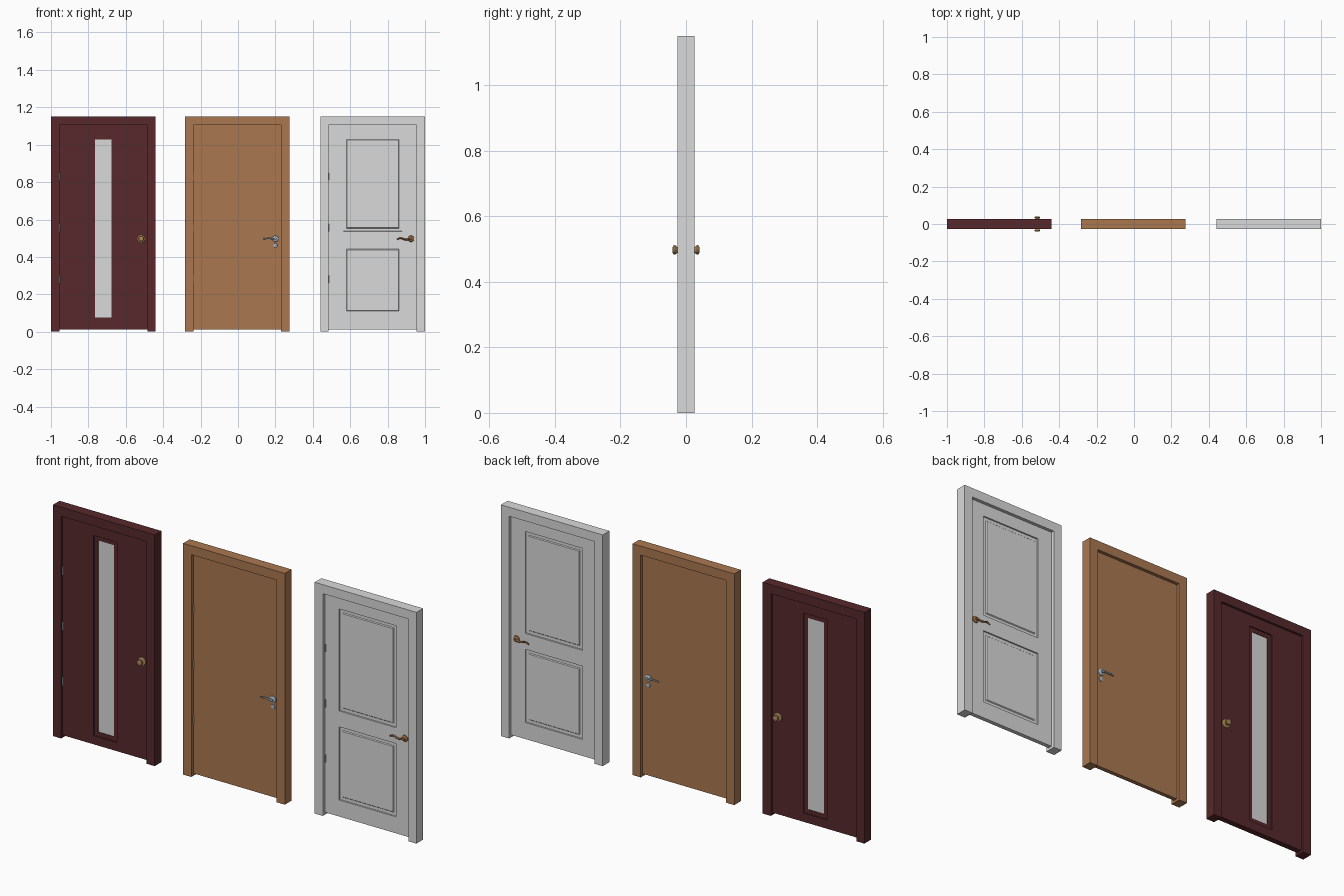
import bpy, bmesh
from math import pi
from mathutils import Vector

cube = bpy.data.objects.get("Cube")
if cube:
    bpy.data.objects.remove(cube, do_unlink=True)


def material(name, rgb):
    m = bpy.data.materials.new(name)
    m.use_nodes = True
    m.diffuse_color = (*rgb, 1)
    m.node_tree.nodes["Principled BSDF"].inputs["Base Color"].default_value = (*rgb, 1)
    return m


RED = material("dark red paint", (0.095, 0.022, 0.025))
WOOD = material("tan wood", (0.40, 0.19, 0.082))
WHITE = material("white paint", (0.70, 0.70, 0.70))
BRASS = material("brass", (0.42, 0.25, 0.10))
BRONZE = material("bronze", (0.33, 0.15, 0.06))
STEEL = material("steel", (0.42, 0.50, 0.60))

WIDTH, HEIGHT, DEPTH, RIM, GAP = 0.56, 1.15, 0.026, 0.045, 0.012
HANDLE_Z = 0.497


def finish(name, bm, *mats, smooth=False):
    bmesh.ops.recalc_face_normals(bm, faces=bm.faces)
    mesh = bpy.data.meshes.new(name)
    bm.to_mesh(mesh)
    bm.free()
    ob = bpy.data.objects.new(name, mesh)
    bpy.context.collection.objects.link(ob)
    for m in mats:
        mesh.materials.append(m)
    if smooth:
        select(ob)
        bpy.ops.object.shade_smooth_by_angle(angle=0.6)
    return ob


def select(ob):
    bpy.ops.object.select_all(action='DESELECT')
    ob.select_set(True)
    bpy.context.view_layer.objects.active = ob


def frame(name, x, mat):
    """Two jambs and a head as one extruded outline."""
    a, b = x + RIM, x + WIDTH - RIM
    top = HEIGHT - RIM
    outline = [(x, 0), (a, 0), (a, top), (b, top), (b, 0),
               (x + WIDTH, 0), (x + WIDTH, HEIGHT), (x, HEIGHT)]
    bm = bmesh.new()
    face = bm.faces.new([bm.verts.new((px, -DEPTH, pz)) for px, pz in outline])
    new = bmesh.ops.extrude_face_region(bm, geom=[face])["geom"]
    verts = [g for g in new if isinstance(g, bmesh.types.BMVert)]
    bmesh.ops.translate(bm, verts=verts, vec=(0, 2 * DEPTH, 0))
    finish(name, bm, mat)


def leaf(name, x, half, mats, panels=(), steps=(), glazed=False):
    """Door slab; each panel (x0, x1, z0, z1) is stepped in on both sides."""
    lo = Vector((x + RIM, -half, GAP))
    hi = Vector((x + WIDTH - RIM, half, HEIGHT - RIM))
    bm = bmesh.new()
    bmesh.ops.create_cube(bm, size=1)
    for v in bm.verts:
        v.co = [h if c > 0 else l for c, l, h in zip(v.co, lo, hi)]
    for x0, x1, z0, z1 in panels:
        for co, no in (((x0, 0, 0), (1, 0, 0)), ((x1, 0, 0), (1, 0, 0)),
                       ((0, 0, z0), (0, 0, 1)), ((0, 0, z1), (0, 0, 1))):
            geom = bm.verts[:] + bm.edges[:] + bm.faces[:]
            bmesh.ops.bisect_plane(bm, geom=geom, plane_co=co, plane_no=no)
    bm.normal_update()
    chosen = []
    for f in bm.faces:
        c = f.calc_center_median()
        if abs(f.normal.y) > 0.9 and any(
                p[0] < c.x < p[1] and p[2] < c.z < p[3] for p in panels):
            chosen.append(f)
    for thickness, depth in steps:
        bmesh.ops.inset_individual(bm, faces=chosen, thickness=thickness, depth=depth)
    if glazed:
        for f in chosen:
            f.material_index = 1
    finish(name, bm, *mats)


def lathe(name, x, z, base, side, profile, mat):
    """Turned part whose axis points out of the door; profile is (radius, distance)."""
    bm = bmesh.new()
    vs = [bm.verts.new((x + r, side * (base + d), z)) for r, d in profile]
    es = [bm.edges.new(pair) for pair in zip(vs, vs[1:])]
    bmesh.ops.spin(bm, geom=vs + es, cent=(x, 0, z), axis=(0, 1, 0),
                   angle=2 * pi, steps=20)
    bmesh.ops.remove_doubles(bm, verts=bm.verts, dist=0.0002)
    finish(name, bm, mat, smooth=True)


def lever(name, points, radii, mat):
    """Round bar along a smooth path, turned into a mesh."""
    cu = bpy.data.curves.new(name, 'CURVE')
    cu.dimensions = '3D'
    cu.bevel_depth = 1
    cu.bevel_resolution = 2
    cu.resolution_u = 6
    cu.use_fill_caps = True
    sp = cu.splines.new('BEZIER')
    sp.bezier_points.add(len(points) - 1)
    for bp, p, r in zip(sp.bezier_points, points, radii):
        bp.co, bp.radius = p, r
        bp.handle_left_type = bp.handle_right_type = 'AUTO'
    cu.materials.append(mat)
    ob = bpy.data.objects.new(name, cu)
    bpy.context.collection.objects.link(ob)
    select(ob)
    bpy.ops.object.convert(target='MESH')
    bpy.ops.object.shade_smooth_by_angle(angle=0.8)


def hinges(name, x, half):
    for i, z in enumerate((0.28, 0.555, 0.83)):
        bm = bmesh.new()
        bmesh.ops.create_cone(bm, cap_ends=True, segments=10, radius1=0.003,
                              radius2=0.003, depth=0.04)
        bmesh.ops.translate(bm, verts=bm.verts, vec=(x + RIM + 0.002, -half - 0.001, z))
        finish(f"{name}_{i + 1}", bm, STEEL, smooth=True)


RED_X, WOOD_X, WHITE_X = -1.0, -0.284, 0.44
RED_HALF, THIN = 0.014, 0.010

# Red door with a tall narrow window
frame("red_frame", RED_X, RED)
leaf("red_leaf", RED_X, RED_HALF, (RED, WHITE),
     panels=[(-0.785, -0.655, 0.055, 1.05)],
     steps=[(0.0005, -0.006), (0.0295, 0), (0.0005, -0.002)], glazed=True)
hinges("red_hinge", RED_X, RED_HALF)

# Plain wooden door
frame("wood_frame", WOOD_X, WOOD)
leaf("wood_leaf", WOOD_X, THIN, (WOOD,))
hinges("wood_hinge", WOOD_X, THIN)

# White door with two raised panels
frame("white_frame", WHITE_X, WHITE)
leaf("white_leaf", WHITE_X, THIN, (WHITE,),
     panels=[(0.563, 0.877, 0.094, 0.458), (0.563, 0.877, 0.537, 1.044)],
     steps=[(0.001, -0.006), (0.022, 0), (0.005, 0.004)])
hinges("white_hinge", WHITE_X, THIN)

# Handles on both sides of each door
KNOB = [(0, 0), (0.021, 0), (0.020, 0.003), (0.008, 0.006), (0.007, 0.011),
        (0.012, 0.015), (0.0145, 0.020), (0.013, 0.025), (0.008, 0.027), (0, 0.027)]
ROSE = [(0, 0), (0.017, 0), (0.016, 0.003), (0.010, 0.005),
        (0.006, 0.007), (0.006, 0.015), (0, 0.016)]
PLATE = [(0, 0), (0.011, 0), (0.010, 0.003), (0.004, 0.004), (0, 0.004)]

for side, label in ((-1, "front"), (1, "back")):
    y = side * (THIN + 0.011)
    lathe(f"red_knob_{label}", -0.517, HANDLE_Z, RED_HALF, side, KNOB, BRASS)

    lathe(f"wood_rose_{label}", 0.2, HANDLE_Z, THIN, side, ROSE, STEEL)
    lathe(f"wood_keyhole_{label}", 0.2, HANDLE_Z - 0.036, THIN, side, PLATE, STEEL)
    lever(f"wood_lever_{label}",
          [(0.2, y, HANDLE_Z), (0.165, y, HANDLE_Z + 0.002), (0.137, y, HANDLE_Z)],
          (0.0045, 0.004, 0.003), STEEL)

    lathe(f"white_rose_{label}", 0.925, HANDLE_Z, THIN, side, ROSE, BRONZE)
    lever(f"white_lever_{label}",
          [(0.925, y, HANDLE_Z), (0.895, y, HANDLE_Z - 0.004),
           (0.868, y, HANDLE_Z + 0.003), (0.85, y, HANDLE_Z - 0.003)],
          (0.005, 0.0045, 0.004, 0.003), BRONZE)
